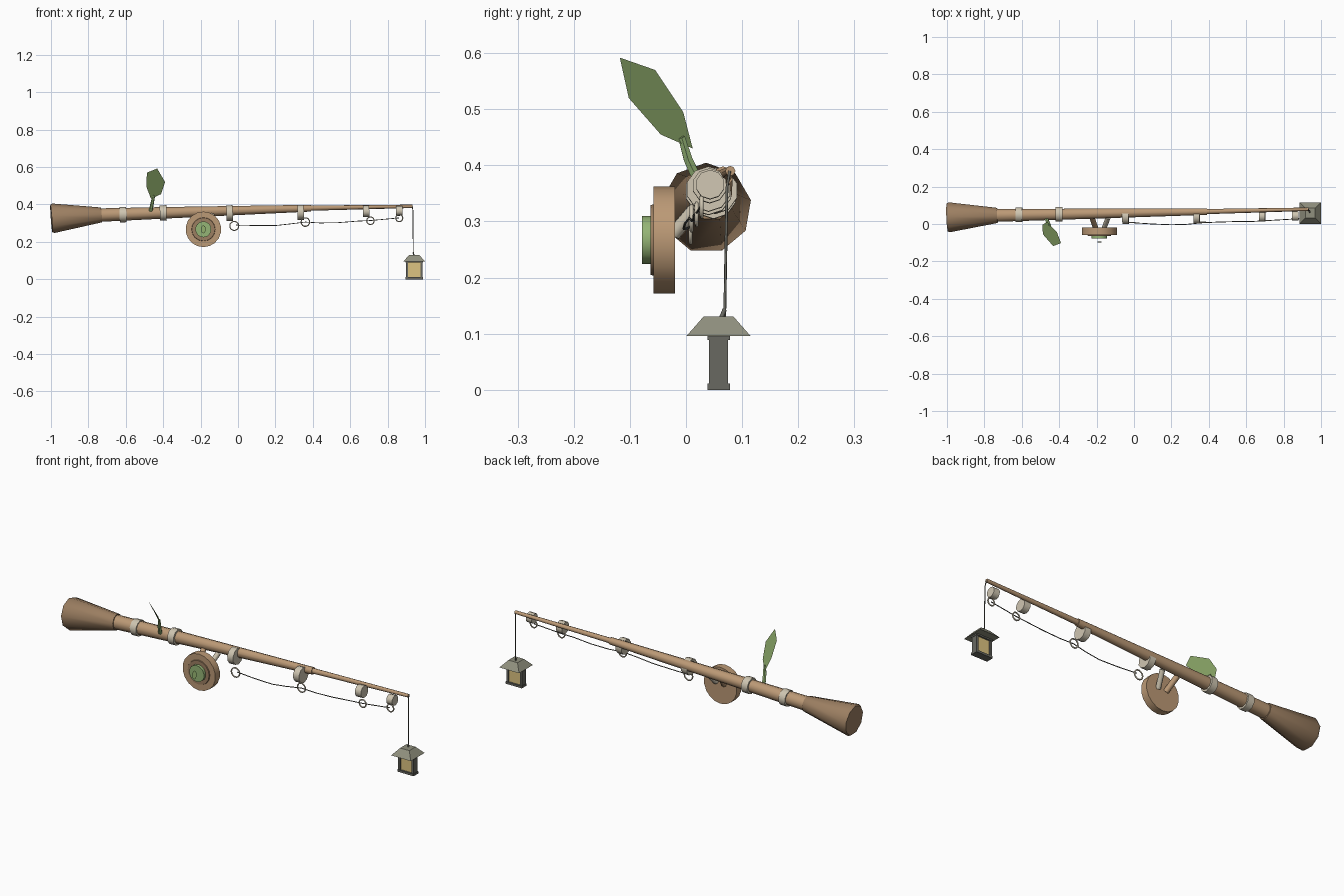
import bpy, bmesh, math
from mathutils import Vector

if "Cube" in bpy.data.objects:
    bpy.data.objects.remove(bpy.data.objects["Cube"])


def material(name, rgb):
    m = bpy.data.materials.new(name)
    m.diffuse_color = (*rgb, 1)
    m.use_nodes = True
    m.node_tree.nodes["Principled BSDF"].inputs["Base Color"].default_value = m.diffuse_color
    return m


WOOD = material("wood", (0.50, 0.32, 0.18))
DARK = material("dark_wood", (0.33, 0.21, 0.12))
CREAM = material("cream", (0.62, 0.56, 0.44))
GREEN = material("green", (0.30, 0.46, 0.18))
LEAF = material("leaf_green", (0.26, 0.39, 0.14))
METAL = material("metal", (0.14, 0.14, 0.12))
ROOF = material("roof", (0.28, 0.28, 0.21))
GLOW = material("glow", (0.72, 0.55, 0.22))


def finish(name, bm, mat, smooth=None):
    bmesh.ops.recalc_face_normals(bm, faces=bm.faces)
    me = bpy.data.meshes.new(name)
    bm.to_mesh(me)
    bm.free()
    ob = bpy.data.objects.new(name, me)
    bpy.context.collection.objects.link(ob)
    me.materials.append(mat)
    if smooth:
        bpy.ops.object.select_all(action='DESELECT')
        ob.select_set(True)
        bpy.context.view_layer.objects.active = ob
        bpy.ops.object.shade_smooth_by_angle(angle=math.radians(smooth))
    return ob


def tube(name, sections, n, mat, smooth=46):
    """Capped loft through (x, y, z, radius) sections."""
    bm = bmesh.new()
    axis = (Vector(sections[-1][:3]) - Vector(sections[0][:3])).normalized()
    up = Vector((0, 0, 1)) if abs(axis.z) < 0.9 else Vector((1, 0, 0))
    u = up.cross(axis).normalized()
    v = axis.cross(u)
    rings = []
    for s in sections:
        angles = [math.pi / 2 + 2 * math.pi * i / n for i in range(n)]
        rings.append([bm.verts.new(Vector(s[:3]) + s[3] * (math.cos(a) * u + math.sin(a) * v))
                      for a in angles])
    for a, b in zip(rings, rings[1:]):
        for i in range(n):
            j = (i + 1) % n
            bm.faces.new((a[i], a[j], b[j], b[i]))
    bm.faces.new(rings[0])
    bm.faces.new(rings[-1])
    return finish(name, bm, mat, smooth)


def box(name, x, y, z, mat, top=1.0):
    """Box from ranges; top scales the upper face."""
    bm = bmesh.new()
    bmesh.ops.create_cube(bm, size=1)
    for v in bm.verts:
        k = top if v.co.z > 0 else 1
        v.co = [(r[0] + r[1]) / 2 + c * (r[1] - r[0]) * f
                for r, c, f in zip((x, y, z), v.co, (k, k, 1))]
    return finish(name, bm, mat)


def wire(name, points, radius, mat, cyclic=False):
    cu = bpy.data.curves.new(name, 'CURVE')
    cu.dimensions = '3D'
    cu.bevel_depth = radius
    cu.bevel_resolution = 1
    sp = cu.splines.new('POLY')
    sp.points.add(len(points) - 1)
    for p, co in zip(sp.points, points):
        p.co = (*co, 1)
    sp.use_cyclic_u = cyclic
    ob = bpy.data.objects.new(name, cu)
    bpy.context.collection.objects.link(ob)
    cu.materials.append(mat)


# Flared grip and two-piece tapering rod
tube("grip", [(-0.998, 0.035, 0.323, 0.076), (-0.985, 0.036, 0.324, 0.081),
              (-0.73, 0.046, 0.343, 0.041)], 9, DARK)
tube("rod_lower", [(-0.74, 0.046, 0.343, 0.036), (-0.4, 0.052, 0.355, 0.031),
                   (0.39, 0.066, 0.380, 0.018)], 10, WOOD)
tube("rod_tip", [(0.37, 0.066, 0.380, 0.014), (0.932, 0.079, 0.390, 0.009)], 8, WOOD)

# Bands around the rod near the grip
for i, (x, y, z) in enumerate([(-0.615, 0.049, 0.345), (-0.40, 0.052, 0.354)]):
    tube(f"band_{i}", [(x - 0.018, y, z, 0.041), (x + 0.018, y, z + 0.001, 0.041)], 10, CREAM)

# Line guides: offset discs, each with a hanging ring
guides = [(-0.045, 0.040, 0.353, 0.042, -0.020, 0.008, 0.285, 0.024),
          (0.335, 0.040, 0.357, 0.040, 0.360, 0.010, 0.306, 0.023),
          (0.685, 0.042, 0.363, 0.031, 0.708, 0.019, 0.313, 0.020),
          (0.862, 0.043, 0.365, 0.026, 0.862, 0.028, 0.327, 0.019)]
for i, (x, y, z, r, rx, ry, rz, rr) in enumerate(guides):
    tube(f"guide_{i}", [(x - 0.017, y, z, r), (x + 0.017, y, z + 0.001, r)], 10, CREAM)
    ring = [(rx + rr * math.cos(t), ry, rz + rr * math.sin(t))
            for t in (2 * math.pi * k / 14 for k in range(14))]
    wire(f"guide_ring_{i}", ring, 0.0035, CREAM, True)

# Slack line through the rings
wire("fishing_line", [(-0.01, 0.007, 0.290), (0.1, 0.0, 0.287), (0.2, -0.004, 0.287),
                      (0.28, -0.002, 0.296), (0.36, 0.006, 0.306), (0.44, 0.010, 0.301),
                      (0.54, 0.013, 0.303), (0.64, 0.014, 0.311), (0.71, 0.018, 0.314),
                      (0.86, 0.027, 0.328)], 0.0022, METAL)

# Reel: drum, front rim, hub and small hub plate
rx, rz = -0.185, 0.267
tube("reel_drum", [(rx, -0.02, rz, 0.095), (rx, -0.058, rz, 0.095)], 18, WOOD)
tube("reel_face", [(rx, -0.05, rz, 0.066), (rx, -0.063, rz, 0.062)], 16, DARK)
tube("reel_hub", [(rx, -0.058, rz, 0.043), (rx, -0.078, rz, 0.043)], 14, GREEN)
bm = bmesh.new()
bm.faces.new([bm.verts.new((rx + 0.013 * math.cos(t), -0.096 + 0.003 * math.sin(t),
                            rz + 0.022 * math.sin(t)))
              for t in (2 * math.pi * k / 8 for k in range(8))])
finish("hub_plate", bm, LEAF)

# Reel legs
tube("reel_leg_left", [(-0.205, -0.022, 0.278, 0.014), (-0.225, 0.035, 0.342, 0.014)], 8, WOOD)
tube("reel_leg_right", [(-0.160, -0.022, 0.278, 0.013), (-0.138, 0.035, 0.345, 0.013)], 8, CREAM)

# Sprout growing from the rod
tube("leaf_stem", [(-0.467, 0.025, 0.365, 0.010), (-0.458, 0.004, 0.41, 0.009),
                   (-0.450, -0.008, 0.45, 0.007)], 6, GREEN)
bm = bmesh.new()
bm.faces.new([bm.verts.new(p) for p in
              [(-0.465, 0.012, 0.43), (-0.412, -0.045, 0.455), (-0.39, -0.102, 0.52),
               (-0.432, -0.118, 0.592), (-0.487, -0.055, 0.57), (-0.49, -0.005, 0.495)]])
finish("leaf", bm, LEAF)

# Lantern on its line
lx, ly = 0.942, 0.058
wire("lantern_line", [(0.932, 0.078, 0.39), (0.936, 0.073, 0.36), (0.937, 0.069, 0.13)],
     0.0025, METAL)
wire("lantern_hook", [(0.937, 0.069, 0.143), (0.941, 0.062, 0.126)], 0.004, METAL)
box("lantern_roof", (lx - 0.057, lx + 0.057), (ly - 0.057, ly + 0.057), (0.096, 0.131), ROOF, 0.46)
box("lantern_base", (lx - 0.047, lx + 0.047), (ly - 0.020, ly + 0.020), (0, 0.011), METAL)
box("lantern_top", (lx - 0.047, lx + 0.047), (ly - 0.020, ly + 0.020), (0.089, 0.097), METAL)
for side in (-1, 1):
    c = lx + side * 0.039
    box(f"lantern_post_{side}", (c - 0.006, c + 0.006), (ly - 0.017, ly + 0.017), (0.01, 0.09), METAL)
box("lantern_pane", (lx - 0.034, lx + 0.034), (ly - 0.011, ly + 0.011), (0.01, 0.09), GLOW)
